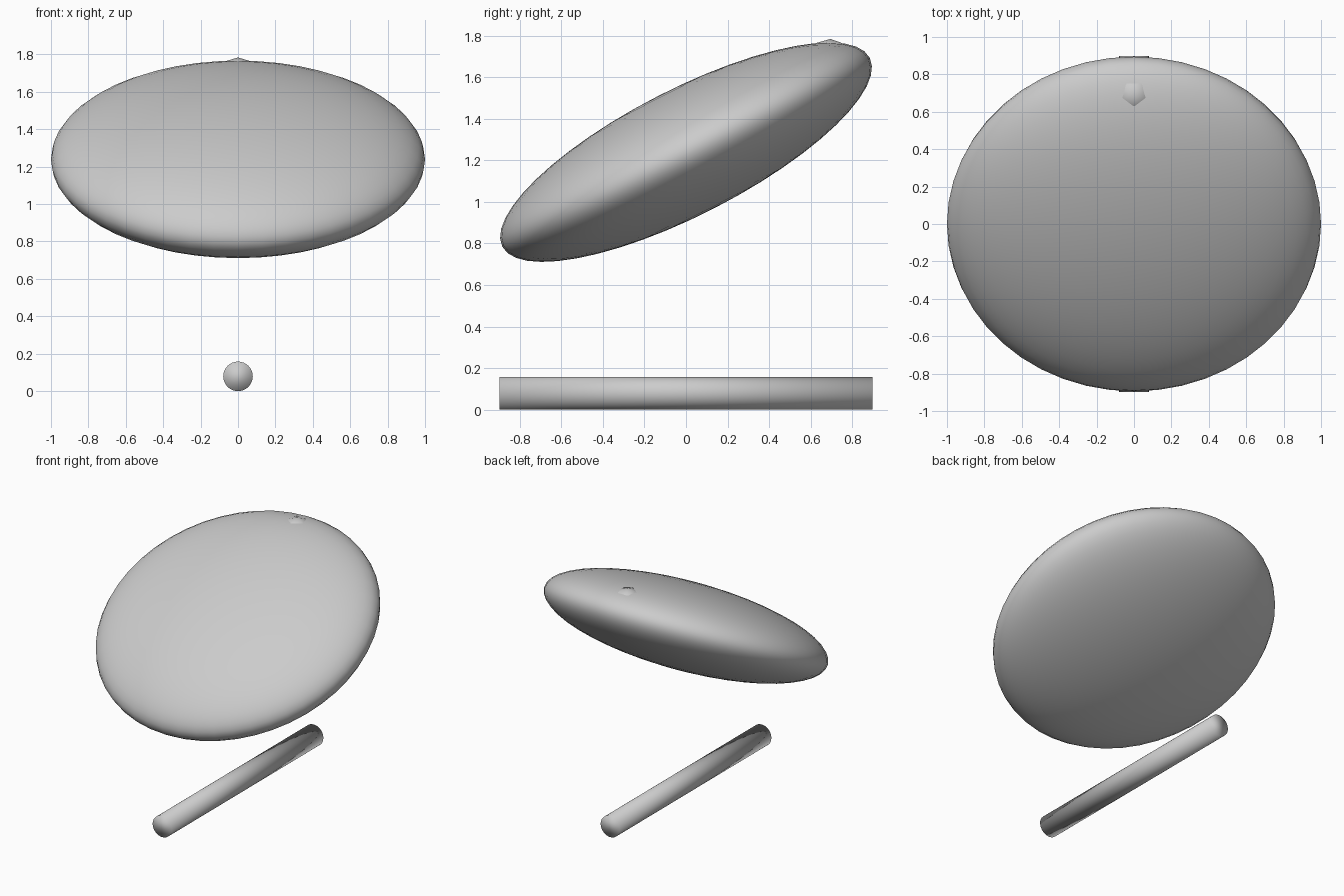
import bpy
from math import radians

if "Cube" in bpy.data.objects:
    bpy.data.objects.remove(bpy.data.objects["Cube"])


def finish(name, scale=(1, 1, 1)):
    ob = bpy.context.object
    ob.name = name
    ob.scale = scale
    bpy.ops.object.shade_smooth()
    return ob


# Tilted flattened disc
bpy.ops.mesh.primitive_uv_sphere_add(segments=48, ring_count=24, radius=1,
                                     location=(0, 0, 1.239),
                                     rotation=(radians(27.2), 0, 0))
finish("tilted_disc", (1, 0.994, 0.302))

# Small low-poly ball, mostly sunk into the disc's upper edge
bpy.ops.mesh.primitive_ico_sphere_add(subdivisions=2, radius=0.12,
                                      location=(0, 0.695, 1.664),
                                      rotation=(0, 0, radians(-90)))
finish("top_knob")

# Rod lying on the ground, front to back
bpy.ops.mesh.primitive_cylinder_add(vertices=32, radius=0.079, depth=1.794,
                                    location=(0, 0, 0.079),
                                    rotation=(radians(90), 0, 0))
finish("ground_rod")
